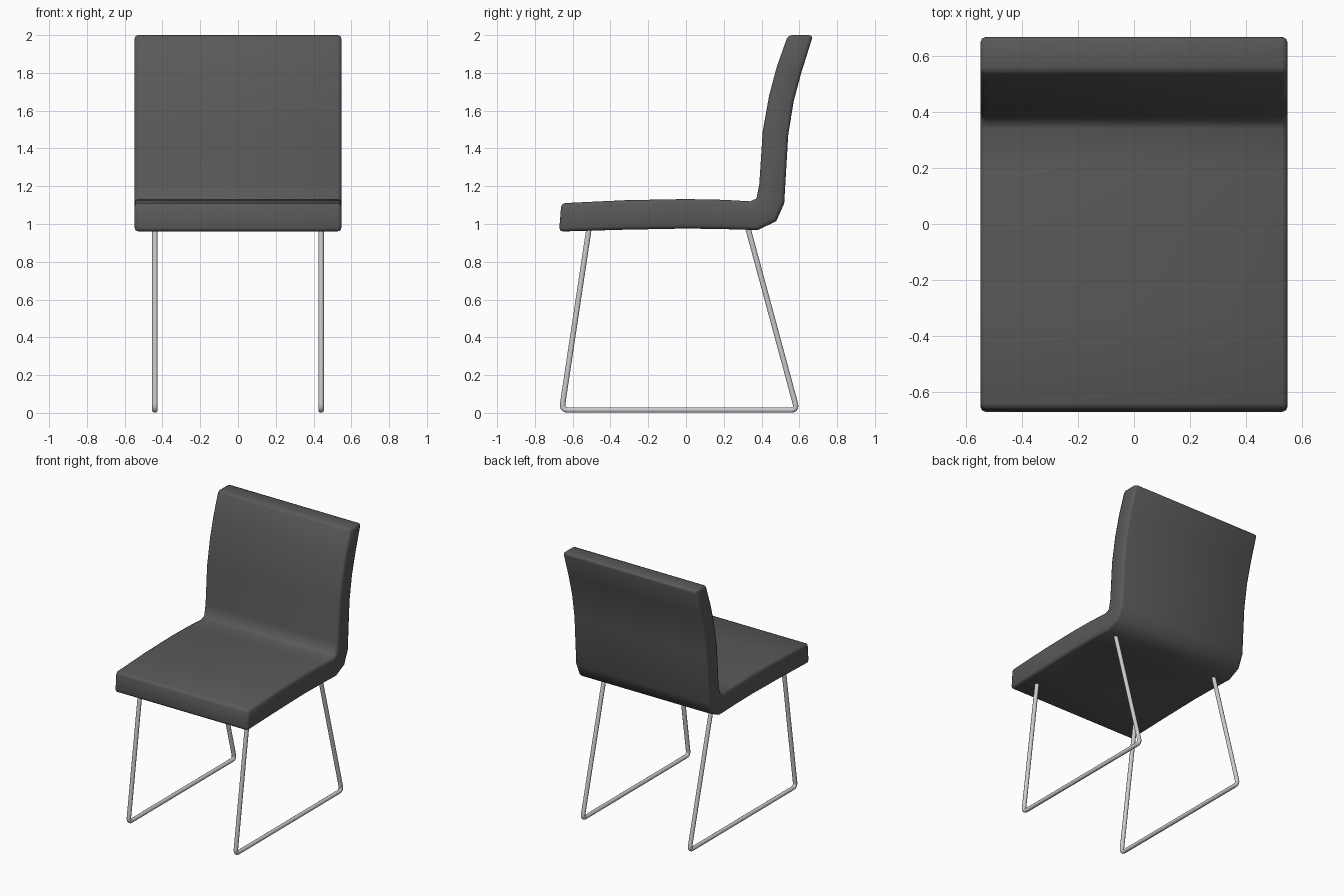
import bpy, bmesh
from math import radians
from mathutils import Vector

if "Cube" in bpy.data.objects:
    bpy.data.objects.remove(bpy.data.objects["Cube"])


def material(name, color, roughness):
    mat = bpy.data.materials.new(name)
    mat.use_nodes = True
    mat.diffuse_color = color
    bsdf = mat.node_tree.nodes["Principled BSDF"]
    bsdf.inputs["Base Color"].default_value = color
    bsdf.inputs["Roughness"].default_value = roughness
    return mat


def activate(obj):
    bpy.ops.object.select_all(action="DESELECT")
    obj.select_set(True)
    bpy.context.view_layer.objects.active = obj


upholstery = material("dark grey upholstery", (0.1, 0.1, 0.1, 1), 0.7)
steel = material("light grey steel", (0.6, 0.6, 0.6, 1), 0.4)

# Padded shell: paired (y, z) points on the inner and outer side, front edge to top edge
half_width = 0.548
sections = [
    ((-0.66, 1.11), (-0.672, 0.96)),
    ((-0.32, 1.126), (-0.32, 0.97)),
    ((0, 1.132), (0, 0.976)),
    ((0.2, 1.128), (0.2, 0.973)),
    ((0.34, 1.12), (0.38, 0.968)),
    ((0.373, 1.135), (0.478, 1.015)),
    ((0.388, 1.21), (0.52, 1.11)),
    ((0.406, 1.49), (0.541, 1.47)),
    ((0.44, 1.68), (0.57, 1.65)),
    ((0.48, 1.83), (0.61, 1.8)),
    ((0.54, 2.0), (0.673, 2.0)),
]
bm = bmesh.new()
rings = []
for inner, outer in sections:
    corners = [(-half_width, inner), (half_width, inner),
               (half_width, outer), (-half_width, outer)]
    rings.append([bm.verts.new((x, *p)) for x, p in corners])
for a, b in zip(rings, rings[1:]):
    for i in range(4):
        j = (i + 1) % 4
        bm.faces.new((a[i], a[j], b[j], b[i]))
bm.faces.new(rings[0])
bm.faces.new(rings[-1])
bmesh.ops.recalc_face_normals(bm, faces=bm.faces)
mesh = bpy.data.meshes.new("seat_and_back")
bm.to_mesh(mesh)
bm.free()
shell = bpy.data.objects.new("seat_and_back", mesh)
bpy.context.collection.objects.link(shell)
mesh.materials.append(upholstery)
activate(shell)
bevel = shell.modifiers.new("soft edges", "BEVEL")
bevel.width = 0.02
bevel.segments = 2
bevel.limit_method = "ANGLE"
bevel.angle_limit = radians(60)
bpy.ops.object.modifier_apply(modifier=bevel.name)
bpy.ops.object.shade_smooth_by_angle(angle=radians(60))

# Sled legs: one bent tube per side, with rounded floor corners
tube = 0.015
bend = 0.035
path = [Vector(p) for p in [(0, -0.51, 1.0), (0, -0.658, tube),
                            (0, 0.588, tube), (0, 0.322, 1.0)]]


def rounded(path):
    points = [path[0]]
    for before, corner, after in zip(path, path[1:], path[2:]):
        start = corner + (before - corner).normalized() * bend
        end = corner + (after - corner).normalized() * bend
        for i in range(6):
            t = i / 5
            points.append(start.lerp(corner, t).lerp(corner.lerp(end, t), t))
    return points + [path[-1]]


for name, x in (("left_leg_frame", 0.44), ("right_leg_frame", -0.44)):
    curve = bpy.data.curves.new(name, "CURVE")
    curve.dimensions = "3D"
    curve.bevel_depth = tube
    curve.bevel_resolution = 3
    curve.use_fill_caps = True
    points = rounded(path)
    spline = curve.splines.new("POLY")
    spline.points.add(len(points) - 1)
    for point, co in zip(spline.points, points):
        point.co = (x, co.y, co.z, 1)
    curve.materials.append(steel)
    leg = bpy.data.objects.new(name, curve)
    bpy.context.collection.objects.link(leg)
    activate(leg)
    bpy.ops.object.convert(target="MESH")
    bpy.ops.object.shade_smooth_by_angle(angle=radians(50))
